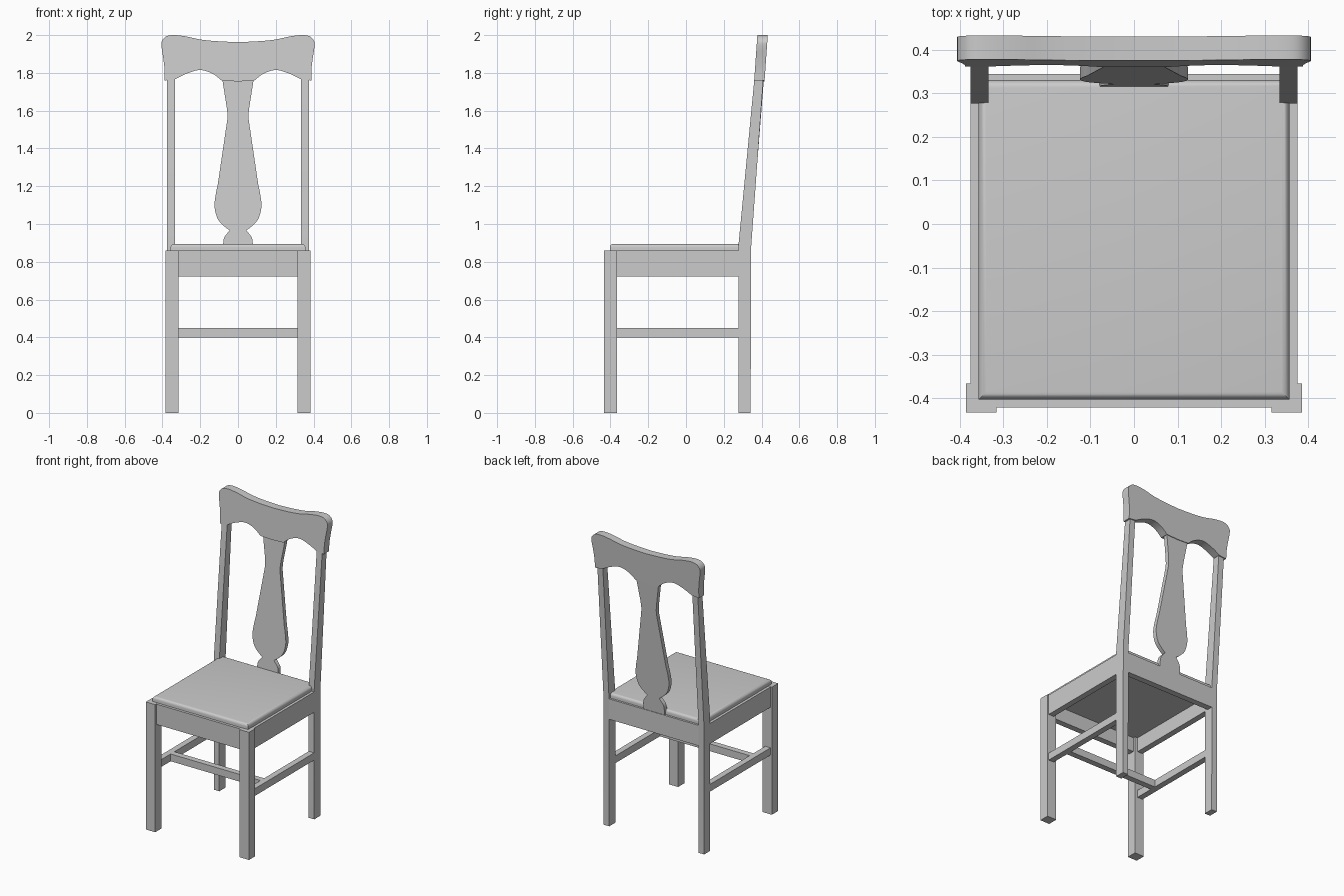
import bpy, bmesh
from mathutils import Vector

if "Cube" in bpy.data.objects:
    bpy.data.objects.remove(bpy.data.objects["Cube"])


def finish(bm, name):
    bmesh.ops.recalc_face_normals(bm, faces=bm.faces)
    me = bpy.data.meshes.new(name)
    bm.to_mesh(me)
    bm.free()
    ob = bpy.data.objects.new(name, me)
    bpy.context.collection.objects.link(ob)
    bpy.ops.object.select_all(action='DESELECT')
    ob.select_set(True)
    bpy.context.view_layer.objects.active = ob
    bpy.ops.object.shade_smooth_by_angle(angle=0.6)
    return ob


def box(name, x0, x1, y0, y1, z0, z1, round_top=0.0):
    bm = bmesh.new()
    bmesh.ops.create_cube(bm, size=1)
    for v in bm.verts:
        v.co = ((x0 + x1) / 2 + v.co.x * (x1 - x0),
                (y0 + y1) / 2 + v.co.y * (y1 - y0),
                (z0 + z1) / 2 + v.co.z * (z1 - z0))
    if round_top:
        top = [e for e in bm.edges if all(v.co.z > z1 - 1e-4 for v in e.verts)]
        bmesh.ops.bevel(bm, geom=top, offset=round_top, segments=5, profile=0.5,
                        affect='EDGES')
    return finish(bm, name)


def prism(name, pts, offset):
    """Closed outline of 3D points pushed along offset."""
    bm = bmesh.new()
    face = bm.faces.new([bm.verts.new(p) for p in pts])
    res = bmesh.ops.extrude_face_region(bm, geom=[face], use_keep_orig=True)
    new = [g for g in res['geom'] if isinstance(g, bmesh.types.BMVert)]
    bmesh.ops.translate(bm, verts=new, vec=offset)
    return finish(bm, name)


def smooth(pts, n=5):
    """Catmull-Rom curve through 2D points."""
    p = [Vector(q) for q in pts]
    if len(p) == 2:
        return p
    p = [p[0]] + p + [p[-1]]
    out = []
    for a, b, c, d in zip(p, p[1:], p[2:], p[3:]):
        for i in range(n):
            t = i / n
            out.append(0.5 * (2 * b + (c - a) * t + (2 * a - 5 * b + 4 * c - d) * t * t
                              + (3 * b - a - 3 * c + d) * t ** 3))
    return out + [p[-1]]


def mirrored_board(name, pieces, y_at, thick):
    """Half outline (x >= 0) of smooth pieces, mirrored in x and tilted back."""
    half = []
    for piece in pieces:
        for q in smooth(piece):
            if not half or (q - half[-1]).length > 1e-5:
                half.append(q)
    loop = half + [Vector((-q.x, q.y)) for q in reversed(half) if q.x > 1e-5]
    return prism(name, [(q.x, y_at(q.y), q.y) for q in loop], (0, thick, 0))


# Legs, side aprons and side stretchers, left and right
back_leg = [(0.277, 0), (0.342, 0), (0.345, 0.88), (0.411, 1.79), (0.364, 1.79), (0.277, 0.88)]
for s, side in ((1, "right"), (-1, "left")):
    box(f"front_leg_{side}", *sorted((s * 0.315, s * 0.385)), -0.433, -0.366, 0, 0.861)
    prism(f"back_leg_{side}", [(s * 0.334, y, z) for y, z in back_leg], (s * 0.041, 0, 0))
    xs = sorted((s * 0.335, s * 0.375))
    box(f"side_apron_{side}", *xs, -0.37, 0.28, 0.723, 0.86)
    box(f"side_stretcher_{side}", *xs, -0.37, 0.28, 0.4, 0.449)

# Front and back aprons, cross stretcher
box("front_apron", -0.32, 0.32, -0.421, -0.381, 0.723, 0.86)
box("back_apron", -0.336, 0.336, 0.303, 0.344, 0.723, 0.861)
box("cross_stretcher", -0.337, 0.337, -0.24, -0.2, 0.4, 0.449)

# Seat with rounded top edges, sunk into the frame
box("seat", -0.357, 0.357, -0.403, 0.33, 0.82, 0.894, round_top=0.018)

# Vase-shaped back splat
mirrored_board("back_splat", [
    [(0.08, 0.86), (0.078, 0.9), (0.072, 0.93), (0.044, 0.966)],
    [(0.044, 0.966), (0.075, 0.99), (0.108, 1.028), (0.124, 1.09), (0.119, 1.15),
     (0.107, 1.21)],
    [(0.107, 1.21), (0.057, 1.55)],
    [(0.057, 1.55), (0.056, 1.58), (0.06, 1.62)],
    [(0.06, 1.62), (0.083, 1.765)],
], lambda z: 0.315 + (z - 0.89) * 0.079, 0.028)

# Crest rail with two arches below
mirrored_board("crest_rail", [
    [(0.0, 1.963), (0.1, 1.967), (0.195, 1.976), (0.27, 1.992), (0.335, 2.0), (0.378, 1.994),
     (0.402, 1.97), (0.405, 1.94), (0.396, 1.88), (0.389, 1.82), (0.388, 1.76)],
    [(0.388, 1.76), (0.336, 1.765)],
    [(0.336, 1.765), (0.27, 1.797), (0.2, 1.815), (0.135, 1.796), (0.085, 1.758)],
    [(0.085, 1.758), (0.0, 1.755)],
], lambda z: 0.361 + (z - 1.76) * 0.07, 0.055)
